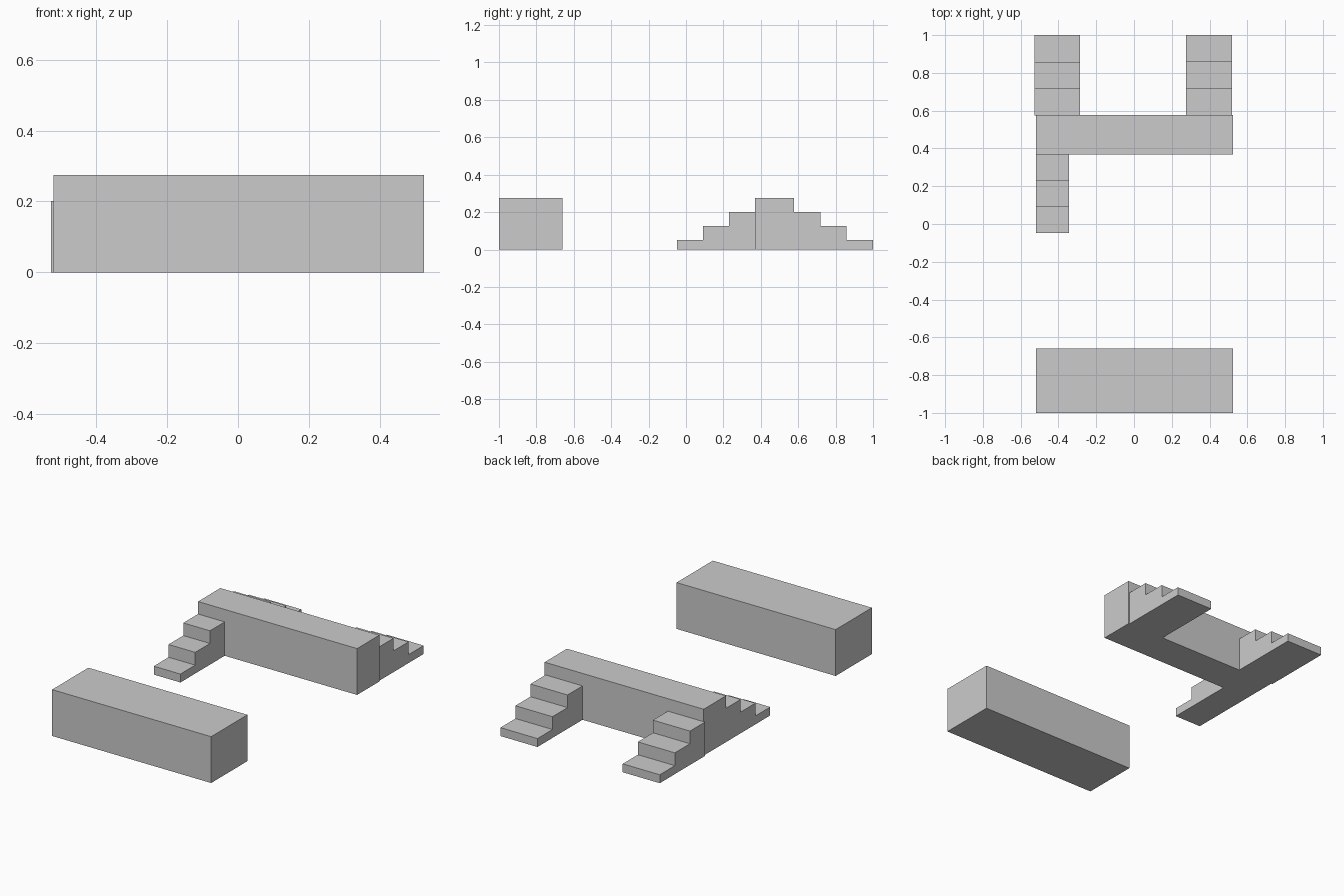
import bpy, bmesh

if "Cube" in bpy.data.objects:
    bpy.data.objects.remove(bpy.data.objects["Cube"])

HEIGHTS = (0.05, 0.126, 0.201)   # tread heights, lowest first
X0, X1, TOP = -0.52, 0.524, 0.275


def extrude_profile(name, profile, x0, x1):
    """Extrude a closed (y, z) profile along x."""
    bm = bmesh.new()
    face = bm.faces.new([bm.verts.new((x0, y, z)) for y, z in profile])
    geom = bmesh.ops.extrude_face_region(bm, geom=[face])["geom"]
    verts = [g for g in geom if isinstance(g, bmesh.types.BMVert)]
    bmesh.ops.translate(bm, verts=verts, vec=(x1 - x0, 0, 0))
    bmesh.ops.recalc_face_normals(bm, faces=bm.faces)
    mesh = bpy.data.meshes.new(name)
    bm.to_mesh(mesh)
    bm.free()
    obj = bpy.data.objects.new(name, mesh)
    bpy.context.collection.objects.link(obj)
    return obj


def block(name, y0, y1):
    return extrude_profile(name, [(y0, 0), (y1, 0), (y1, TOP), (y0, TOP)], X0, X1)


def stairs(name, x0, x1, y_foot, y_wall):
    """Solid flight rising from y_foot up to y_wall."""
    run = (y_wall - y_foot) / len(HEIGHTS)
    profile = [(y_wall, 0), (y_foot, 0)]
    for i, h in enumerate(HEIGHTS):
        profile += [(y_foot + i * run, h), (y_foot + (i + 1) * run, h)]
    return extrude_profile(name, profile, x0, x1)


# Free-standing block at the front and raised platform behind it
block("front_block", -1.0, -0.66)
block("platform", 0.368, 0.577)

# One narrow flight in front of the platform, two wide flights behind
stairs("front_stairs", X0, -0.345, -0.047, 0.368)
stairs("back_stairs_left", -0.528, -0.285, 1.0, 0.575)
stairs("back_stairs_right", 0.275, 0.518, 1.0, 0.577)
